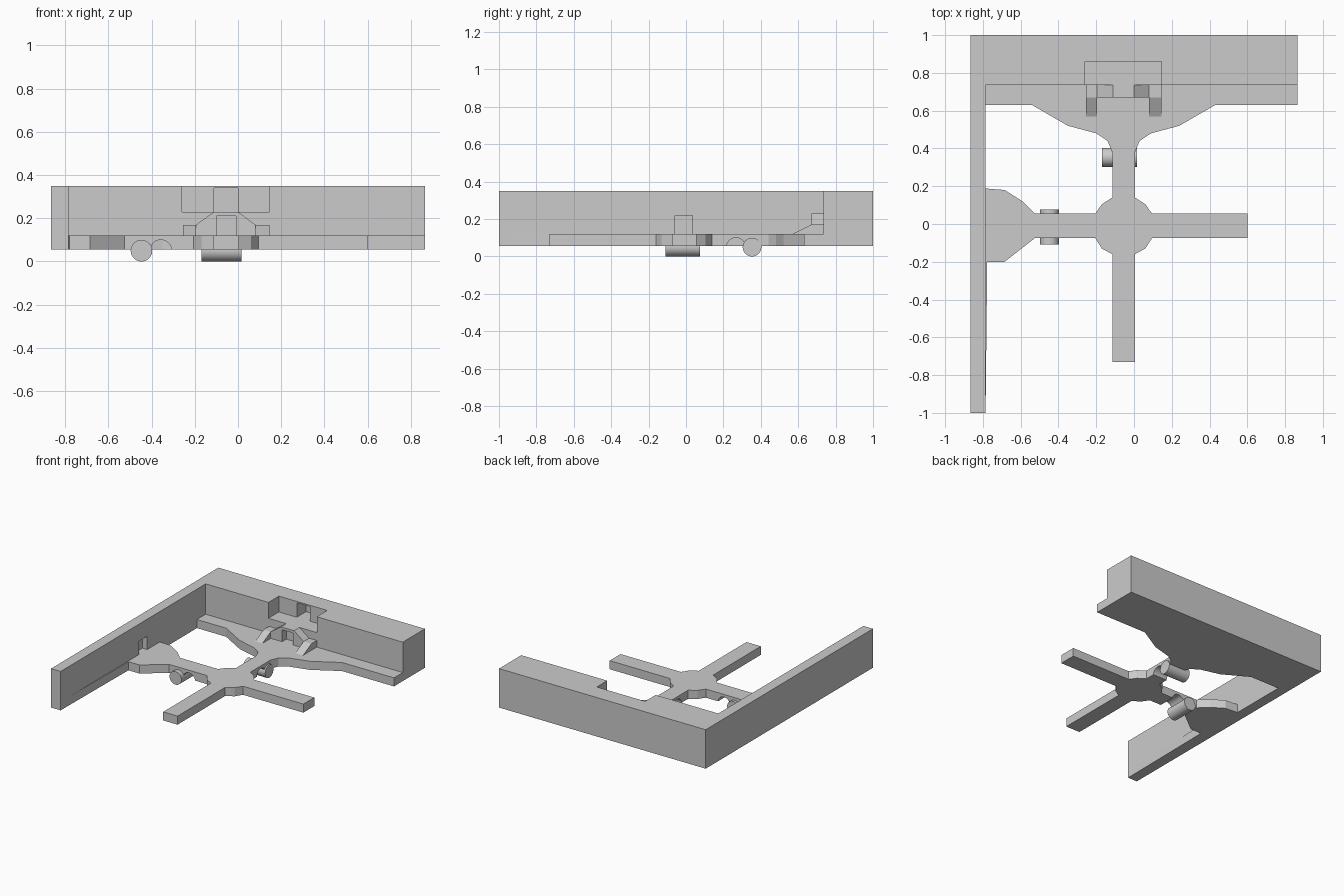
import bpy, bmesh
from mathutils import Matrix, Vector

if "Cube" in bpy.data.objects:
    bpy.data.objects.remove(bpy.data.objects["Cube"])


def prism(name, pts, lo, hi, axis='z'):
    """Extrude a flat outline between lo and hi along one axis."""
    place = {'z': lambda a, b, h: (a, b, h),
             'y': lambda a, b, h: (a, h, b),
             'x': lambda a, b, h: (h, a, b)}[axis]
    bm = bmesh.new()
    face = bm.faces.new([bm.verts.new(place(a, b, lo)) for a, b in pts])
    ext = bmesh.ops.extrude_face_region(bm, geom=[face])
    shift = Vector(place(0, 0, hi - lo))
    bmesh.ops.translate(bm, vec=shift,
                        verts=[g for g in ext['geom'] if isinstance(g, bmesh.types.BMVert)])
    bmesh.ops.recalc_face_normals(bm, faces=bm.faces[:])
    return finish(name, bm)


def finish(name, bm):
    me = bpy.data.meshes.new(name)
    bm.to_mesh(me)
    bm.free()
    ob = bpy.data.objects.new(name, me)
    bpy.context.collection.objects.link(ob)
    return ob


def box(name, x, y, z):
    return prism(name, [(x[0], y[0]), (x[1], y[0]), (x[1], y[1]), (x[0], y[1])], *z)


def cylinder(name, axis, centre, r, length):
    bm = bmesh.new()
    rot = Matrix.Rotation(1.5707963, 4, 'Y' if axis == 'x' else 'X')
    bmesh.ops.create_cone(bm, cap_ends=True, segments=32, radius1=r, radius2=r,
                          depth=length, matrix=Matrix.Translation(centre) @ rot)
    ob = finish(name, bm)
    bpy.context.view_layer.objects.active = ob
    ob.select_set(True)
    bpy.ops.object.shade_smooth_by_angle()
    ob.select_set(False)
    return ob


def cut(ob, cutter):
    cutter.hide_render = True
    mod = ob.modifiers.new('cut', 'BOOLEAN')
    mod.operation, mod.solver, mod.object = 'DIFFERENCE', 'EXACT', cutter
    bpy.context.view_layer.objects.active = ob
    bpy.ops.object.modifier_apply(modifier=mod.name)
    bpy.data.objects.remove(cutter)


B, T, TOP = 0.055, 0.12, 0.35   # underside, plate top, wall top

# L-shaped wall with an open niche and small sockets
wall = prism('corner_wall', [(-.865, -1), (-.785, -1), (-.785, .735), (.865, .735),
                             (.865, 1), (-.865, 1)], B, TOP)
cut(wall, box('niche', (-.26, .145), (.70, .86), (.23, .40)))
cut(wall, box('niche_slot', (-.11, .0), (.84, .97), (.23, .34)))
cut(wall, box('side_socket', (-.825, -.75), (-.06, .035), (T, .22)))

# Flat cross-shaped plate with flared ends, running into both walls
plate = prism('cross_plate', [
    (-.785, .735), (-.785, .63), (-.54, .63), (-.35, .52), (-.20, .48), (-.14, .44),
    (-.115, .38), (-.115, .14), (-.17, .105), (-.205, .055),
    (-.525, .055), (-.59, .12), (-.685, .18), (-.785, .188),
    (-.785, -.92), (-.777, -.20), (-.685, -.20), (-.525, -.075),
    (-.205, -.075), (-.17, -.13), (-.115, -.16), (-.115, -.73),
    (.005, -.73), (.005, -.16), (.06, -.13), (.095, -.075),
    (.60, -.075), (.60, .055), (.095, .055), (.06, .105), (.005, .14),
    (.005, .38), (.03, .44), (.09, .48), (.24, .52), (.43, .63),
    (.865, .63), (.865, .735)], B, T)

# Round grooves across the underside of two arms
cut(plate, cylinder('groove_a', 'y', (-.357, -.01, .05), .05, .25))
cut(plate, cylinder('groove_b', 'x', (-.055, .267, .05), .05, .25))

# Axle pins
cylinder('side_pin', 'y', (-.447, -.017, .05), .05, .185)
cylinder('back_pin', 'x', (-.077, .353, .05), .05, .185)

# Stepped block under the niche, with a socket in its front
block = prism('stepped_block', [(-.255, T), (.145, T), (.145, .17), (.08, .17), (.0, .23),
                                (-.11, .23), (-.195, .17), (-.255, .17)], .67, .735, 'y')
cut(block, box('front_socket', (-.10, -.01), (.64, .72), (T - .01, .21)))

# Ramps leading up to the block
for side, x0, x1 in (('left', -.255, -.195), ('right', .08, .145)):
    prism(side + '_ramp', [(.57, T), (.67, T), (.67, .17)], x0, x1, 'x')
